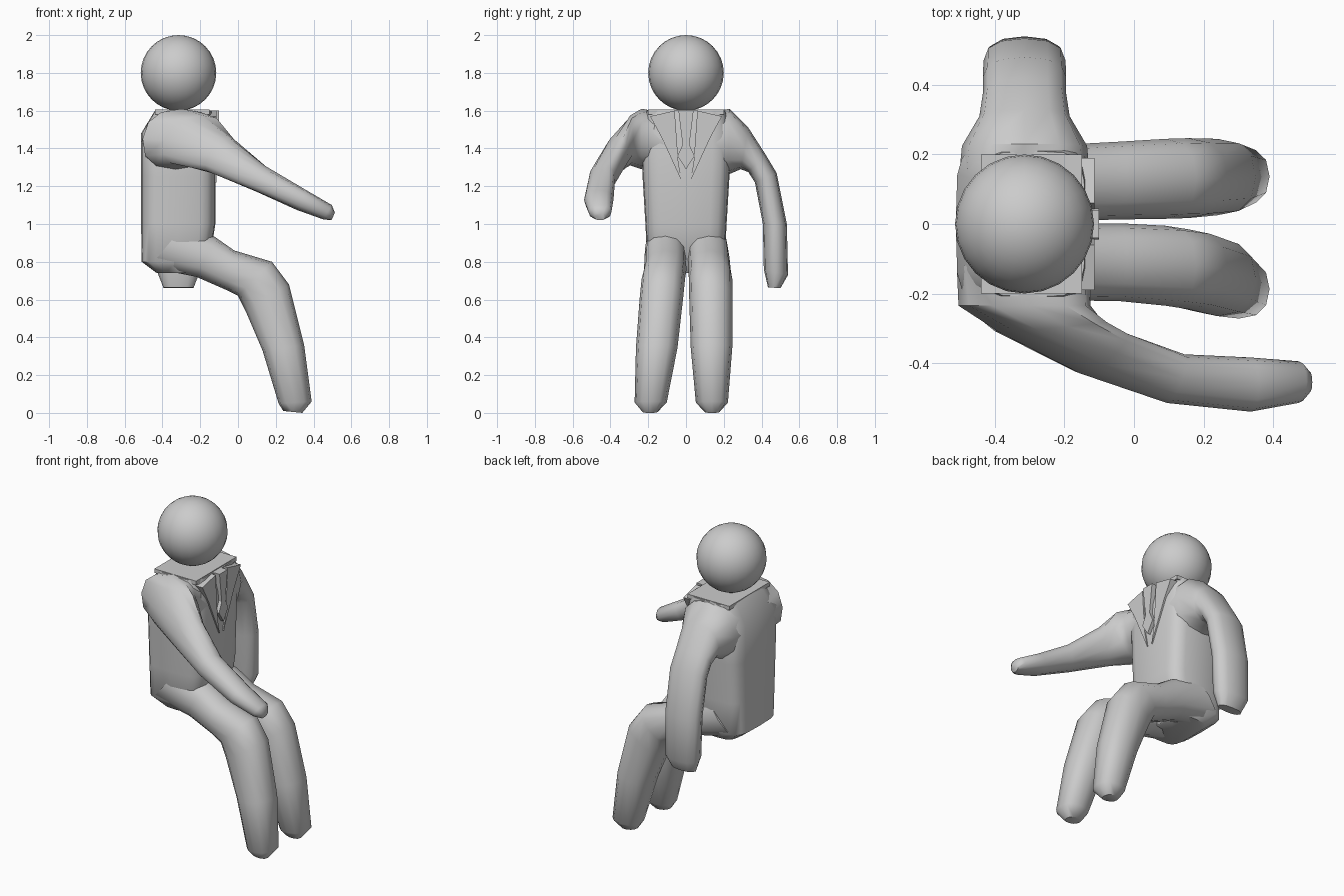
import bpy, bmesh, math
from mathutils import Vector

if "Cube" in bpy.data.objects:
    bpy.data.objects.remove(bpy.data.objects["Cube"])


def finish(name, bm, angle=50):
    bmesh.ops.recalc_face_normals(bm, faces=bm.faces)
    mesh = bpy.data.meshes.new(name)
    bm.to_mesh(mesh)
    bm.free()
    obj = bpy.data.objects.new(name, mesh)
    bpy.context.collection.objects.link(obj)
    bpy.ops.object.select_all(action='DESELECT')
    obj.select_set(True)
    bpy.context.view_layer.objects.active = obj
    bpy.ops.object.shade_smooth_by_angle(angle=math.radians(angle))
    return obj


def loft(name, rings, sides=12, power=0.85):
    """Each ring: two opposite points p, q and a sideways half-width vector."""
    bm = bmesh.new()
    loops = []
    for p, q, side in rings:
        p, q, side = Vector(p), Vector(q), Vector(side)
        mid, half = (p + q) / 2, (p - q) / 2
        loop = []
        for i in range(sides):
            a = 2 * math.pi * i / sides
            c, s = math.cos(a), math.sin(a)
            c = math.copysign(abs(c) ** power, c)
            s = math.copysign(abs(s) ** power, s)
            loop.append(bm.verts.new(mid + half * c + side * s))
        loops.append(loop)
    for a, b in zip(loops, loops[1:]):
        for i in range(sides):
            j = (i + 1) % sides
            bm.faces.new((a[i], a[j], b[j], b[i]))
    bm.faces.new(loops[0])
    bm.faces.new(loops[-1])
    return finish(name, bm)


def plate(name, outline, x0, x1):
    """Flat (y, z) outline given thickness along x."""
    bm = bmesh.new()
    face = bm.faces.new([bm.verts.new((x0, y, z)) for y, z in outline])
    ext = bmesh.ops.extrude_face_region(bm, geom=[face])
    verts = [v for v in ext['geom'] if isinstance(v, bmesh.types.BMVert)]
    bmesh.ops.translate(bm, verts=verts, vec=(x1 - x0, 0, 0))
    return finish(name, bm, 20)


# head
bm = bmesh.new()
bmesh.ops.create_uvsphere(bm, u_segments=24, v_segments=16, radius=0.2)
bmesh.ops.translate(bm, verts=bm.verts, vec=(-0.315, 0, 1.8))
finish("head", bm)

# torso: height, front x, back x, half width
torso = [(0.74, -0.2, -0.43, 0.16), (0.80, -0.15, -0.51, 0.205), (1.0, -0.12, -0.513, 0.215),
         (1.25, -0.12, -0.513, 0.23), (1.48, -0.12, -0.513, 0.24), (1.60, -0.14, -0.44, 0.21)]
loft("torso", [((f, 0, z), (b, 0, z), (0, w, 0)) for z, f, b, w in torso], 20, 0.45)

# legs: upper edge x z, lower edge x z, half width, outward drift of each leg
leg = [(-0.28, 1.00, -0.47, 0.77, 0.105, -0.11, 0.115),
       (-0.12, 0.93, -0.22, 0.72, 0.11, -0.11, 0.12),
       (-0.02, 0.86, -0.06, 0.65, 0.112, -0.11, 0.125),
       (0.18, 0.80, 0.0, 0.62, 0.115, -0.12, 0.13),
       (0.27, 0.68, 0.04, 0.54, 0.115, -0.13, 0.132),
       (0.35, 0.36, 0.13, 0.33, 0.11, -0.155, 0.135),
       (0.39, 0.06, 0.215, 0.05, 0.085, -0.187, 0.137),
       (0.34, 0.0, 0.24, 0.01, 0.04, -0.19, 0.138)]
for name, k in (("right_leg", 5), ("left_leg", 6)):
    loft(name, [((r[0], r[k], r[1]), (r[2], r[k], r[3]), (0, r[4], 0)) for r in leg])

# hanging arm: outer y z, inner y z, half depth
arm = [(0.12, 1.59, 0.12, 1.25, 0.19), (0.23, 1.61, 0.22, 1.26, 0.18),
       (0.33, 1.51, 0.29, 1.29, 0.13), (0.42, 1.37, 0.33, 1.275, 0.12),
       (0.48, 1.27, 0.365, 1.22, 0.12), (0.534, 1.0, 0.407, 1.0, 0.118),
       (0.54, 0.73, 0.412, 0.76, 0.112), (0.50, 0.66, 0.434, 0.665, 0.08)]
loft("hanging_arm", [((-0.315, a, b), (-0.315, c, d), (w, 0, 0)) for a, b, c, d, w in arm])

# reaching arm: upper x z, lower x z, centre y, sideways vector
reach = [(-0.315, 1.59, -0.315, 1.28, -0.12, 0.195, 0), (-0.30, 1.61, -0.33, 1.29, -0.235, 0.19, 0),
         (-0.19, 1.575, -0.29, 1.31, -0.295, 0.15, 0.015), (-0.05, 1.46, -0.14, 1.27, -0.37, 0.06, 0.06),
         (0.14, 1.31, 0.10, 1.17, -0.445, 0.025, 0.07), (0.36, 1.18, 0.31, 1.075, -0.462, 0.0, 0.078),
         (0.497, 1.10, 0.45, 1.025, -0.455, 0, 0.06), (0.513, 1.06, 0.495, 1.02, -0.455, 0, 0.03)]
loft("reaching_arm", [((a, y, b), (c, y, d), (sx, sy, 0)) for a, b, c, d, y, sx, sy in reach])

# collar, tie and jacket lapels
plate("collar", [(-0.2, 1.58), (0.2, 1.58), (0.2, 1.605), (-0.2, 1.605)], -0.44, -0.15)
plate("tie", [(-0.04, 1.6), (0.04, 1.6), (0.018, 1.42), (0.045, 1.36),
              (0, 1.29), (-0.045, 1.36), (-0.018, 1.42)], -0.16, -0.10)
for name, s in (("right_lapel", -1), ("left_lapel", 1)):
    plate(name, [(s * y, z) for y, z in ((0.06, 1.6), (0.19, 1.57), (0.13, 1.46),
                                         (0.02, 1.22), (0.04, 1.32))], -0.16, -0.113)
